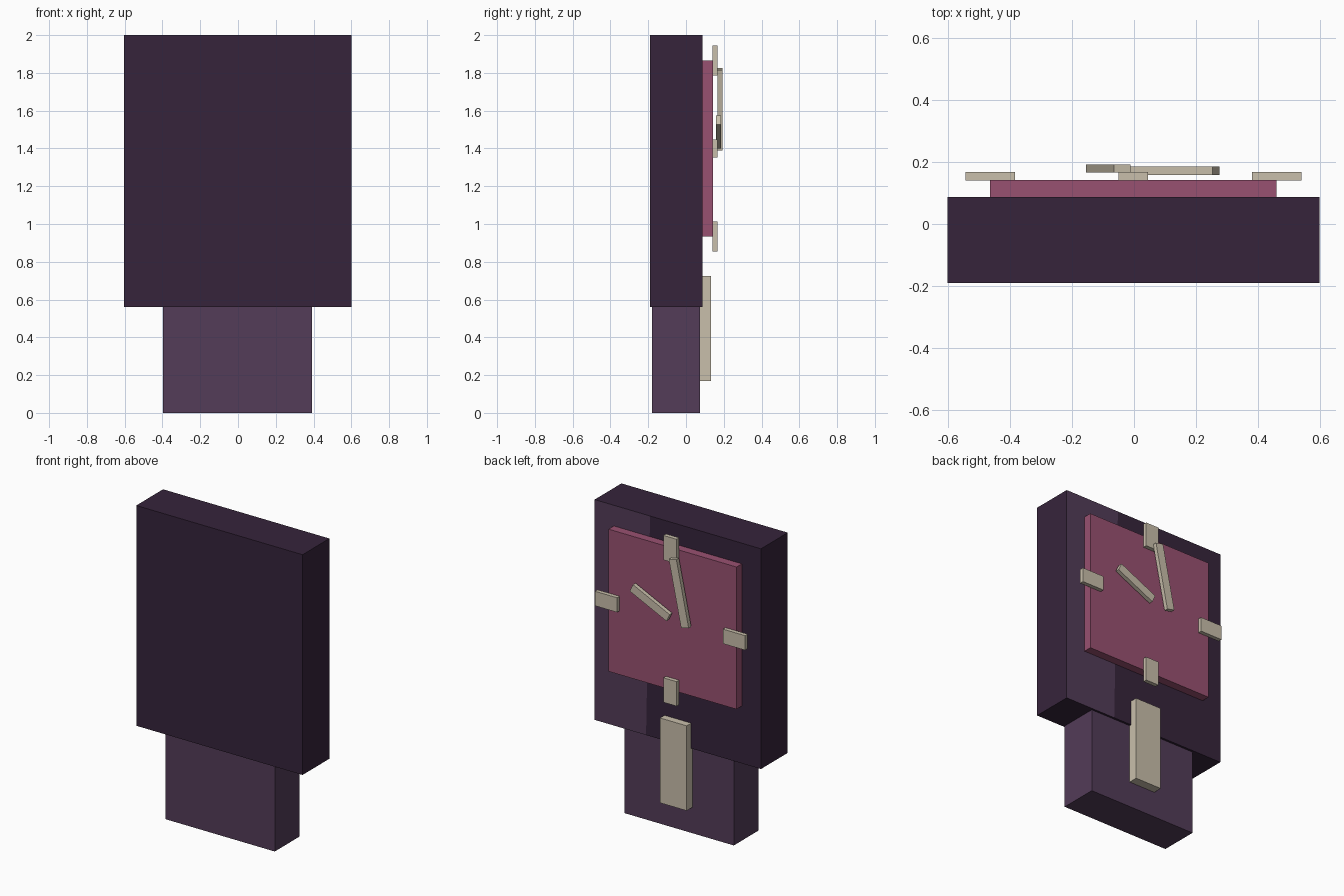
import bpy, bmesh, math
from mathutils import Vector

if "Cube" in bpy.data.objects:
    bpy.data.objects.remove(bpy.data.objects["Cube"])


def material(name, rgb):
    lin = [((c / 255 + 0.055) / 1.055) ** 2.4 for c in rgb]
    m = bpy.data.materials.new(name)
    m.diffuse_color = (*lin, 1)
    m.use_nodes = True
    m.node_tree.nodes["Principled BSDF"].inputs["Base Color"].default_value = m.diffuse_color
    return m


DARK = material("dark plum", (54, 36, 59))
PLUM = material("plum", (83, 60, 88))
ROSE = material("rose", (153, 81, 113))
BEIGE = material("beige", (201, 191, 171))


def box(name, x, y, z, mat, angle=0):
    """Box from its x, y, z ranges, turned about its own centre in the dial plane."""
    bm = bmesh.new()
    bmesh.ops.create_cube(bm, size=1)
    bmesh.ops.scale(bm, verts=bm.verts, vec=[r[1] - r[0] for r in (x, y, z)])
    mesh = bpy.data.meshes.new(name)
    bm.to_mesh(mesh)
    bm.free()
    ob = bpy.data.objects.new(name, mesh)
    ob.location = [(r[0] + r[1]) / 2 for r in (x, y, z)]
    ob.rotation_euler.y = angle
    mesh.materials.append(mat)
    bpy.context.collection.objects.link(ob)
    return ob


def hand(name, start, end, width, y):
    """Clock hand running between two (x, z) points."""
    a, b = Vector(start), Vector(end)
    c, d = (a + b) / 2, b - a
    h = d.length / 2
    return box(name, (c.x - width / 2, c.x + width / 2), y,
               (c.y - h, c.y + h), BEIGE, math.atan2(d.x, d.y))


# Case, with a lighter strip down one side of the dial face
case = box("case", (-0.603, 0.6), (-0.19, 0.087), (0.56, 2.0), DARK)
case.data.materials.append(PLUM)
bm = bmesh.new()
bm.from_mesh(case.data)
bm.normal_update()
back = [f for f in bm.faces if f.normal.y > 0.9]
geom = back + list({e for f in back for e in f.edges}) + list({v for f in back for v in f.verts})
bmesh.ops.bisect_plane(bm, geom=geom, plane_co=(0.215, 0, 0), plane_no=(1, 0, 0.02))
bm.normal_update()
for f in bm.faces:
    if f.normal.y > 0.9 and f.calc_center_median().x > 0.215:
        f.material_index = 1
bm.to_mesh(case.data)
bm.free()

# Lower stand and pendulum
box("stand", (-0.397, 0.392), (-0.18, 0.073), (0, 0.57), PLUM)
box("pendulum", (-0.098, 0.095), (0.073, 0.133), (0.17, 0.725), BEIGE)

# Dial and its four hour markers
box("dial", (-0.465, 0.461), (0.087, 0.142), (0.935, 1.865), ROSE)
for name, x, z, w, h in (("marker_top", -0.002, 1.865, 0.095, 0.16),
                         ("marker_bottom", -0.002, 0.934, 0.095, 0.16),
                         ("marker_left", -0.465, 1.4, 0.16, 0.095),
                         ("marker_right", 0.461, 1.4, 0.16, 0.095)):
    box(name, (x - w / 2, x + w / 2), (0.141, 0.168), (z - h / 2, z + h / 2), BEIGE)

# Hands
hand("hour_hand", (0.0, 1.425), (0.265, 1.55), 0.054, (0.159, 0.186))
hand("minute_hand", (-0.127, 1.395), (-0.038, 1.82), 0.056, (0.166, 0.193))
